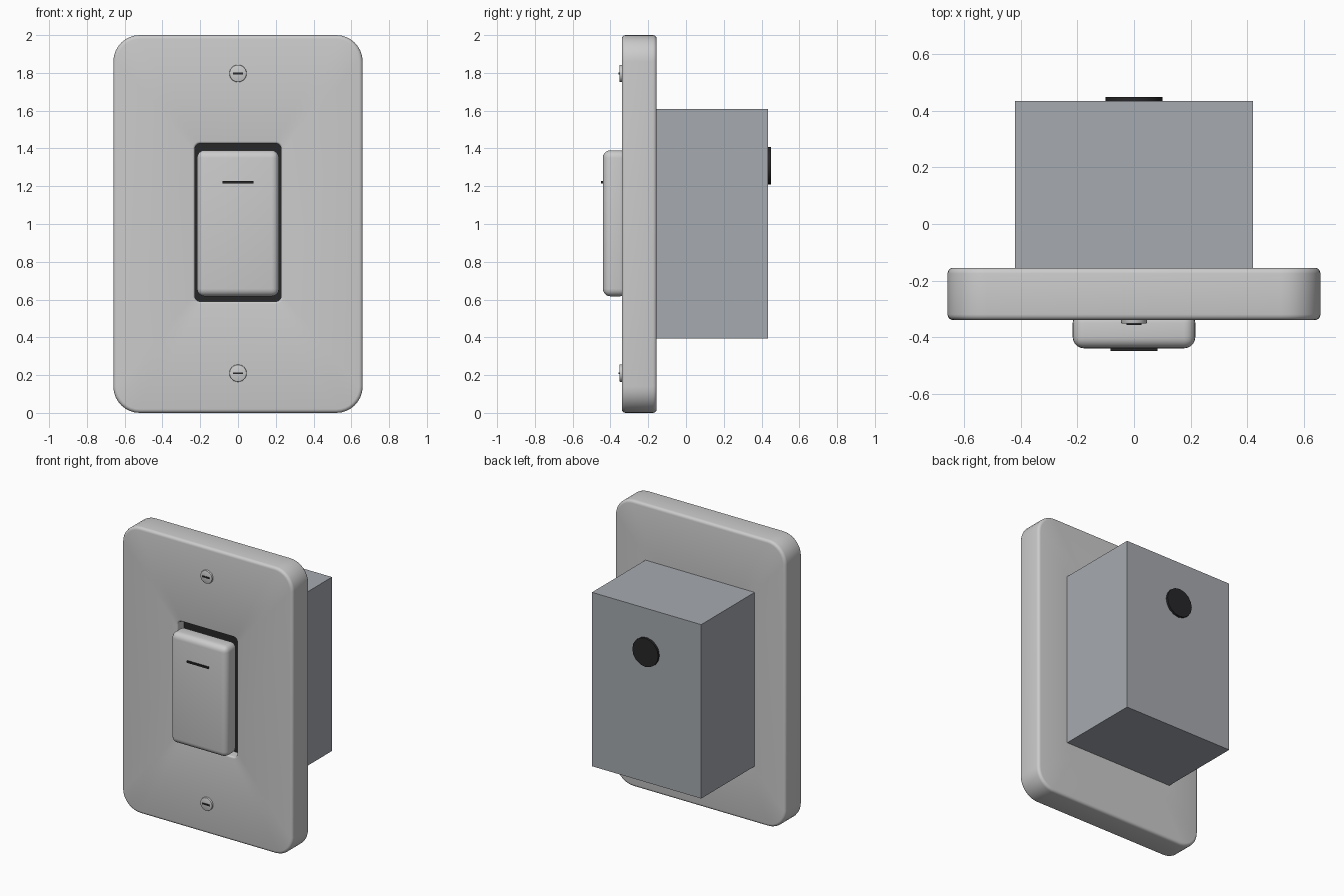
import bpy, bmesh, math
from mathutils import Matrix

if "Cube" in bpy.data.objects:
    bpy.data.objects.remove(bpy.data.objects["Cube"])


def material(name, rgb):
    m = bpy.data.materials.new(name)
    m.diffuse_color = (*rgb, 1)
    m.use_nodes = True
    m.node_tree.nodes["Principled BSDF"].inputs["Base Color"].default_value = m.diffuse_color
    return m


BLACK = material("black", (0.02, 0.02, 0.022))
SLATE = material("slate", (0.38, 0.40, 0.43))


def finish(name, bm, mat=None):
    bmesh.ops.recalc_face_normals(bm, faces=bm.faces)
    me = bpy.data.meshes.new(name)
    bm.to_mesh(me)
    bm.free()
    me.shade_smooth()
    me.set_sharp_from_angle(angle=math.radians(30))
    if mat:
        me.materials.append(mat)
    ob = bpy.data.objects.new(name, me)
    bpy.context.collection.objects.link(ob)
    return ob


def box(name, x, y, z, mat=None, bevel=0):
    """Box from (min, max) pairs, optionally with all edges rounded."""
    bm = bmesh.new()
    size = [b - a for a, b in (x, y, z)]
    mid = [(a + b) / 2 for a, b in (x, y, z)]
    bmesh.ops.create_cube(bm, size=1, matrix=Matrix.Translation(mid) @ Matrix.Diagonal((*size, 1)))
    if bevel:
        bmesh.ops.bevel(bm, geom=bm.edges[:], offset=bevel, segments=5, profile=0.5, affect='EDGES')
    return finish(name, bm, mat)


def disc(name, y, z, radius, sides, mat=None, bevel=0):
    """Short cylinder along y, from y[0] to y[1]."""
    bm = bmesh.new()
    bmesh.ops.create_cone(bm, cap_ends=True, segments=sides, radius1=radius, radius2=radius,
                          depth=y[1] - y[0],
                          matrix=Matrix.Translation((0, sum(y) / 2, z)) @ Matrix.Rotation(math.pi / 2, 4, 'X'))
    if bevel:
        rim = [e for e in bm.edges if all(v.co.y < y[0] + 1e-4 for v in e.verts)]
        bmesh.ops.bevel(bm, geom=rim, offset=bevel, segments=2, profile=0.5, affect='EDGES')
    return finish(name, bm, mat)


def ring(bm, half_x, half_z, mid_z, radius, y, steps=8):
    """Rounded rectangle of vertices in the xz plane."""
    verts = []
    for q, (sx, sz) in enumerate(((1, 1), (-1, 1), (-1, -1), (1, -1))):
        for i in range(steps + 1):
            a = math.pi / 2 * (q + i / steps)
            verts.append(bm.verts.new((sx * (half_x - radius) + radius * math.cos(a), y,
                                       mid_z + sz * (half_z - radius) + radius * math.sin(a))))
    return verts


# wall plate: closed loop of rings around the outer edge and the rocker opening
FRONT, BACK = -0.34, -0.155


def edge_profile(r, steps=4):
    """(inset, y) pairs running front to back with rounded corners."""
    arc = [(r * (1 - math.sin(a)), r * (1 - math.cos(a)))
           for a in (math.pi / 2 * i / steps for i in range(steps + 1))]
    return [(d, FRONT + h) for d, h in arc] + [(d, BACK - h) for d, h in reversed(arc)]


bm = bmesh.new()
rings = [ring(bm, 0.66 - d, 1 - d, 1, 0.14 - d, y) for d, y in edge_profile(0.02)]
rings += [ring(bm, 0.228 + d, 0.418 + d, 1.008, 0.028 + d, y) for d, y in reversed(edge_profile(0.012))]
for a, b in zip(rings, rings[1:] + rings[:1]):
    for i in range(len(a)):
        j = (i + 1) % len(a)
        bm.faces.new((a[i], a[j], b[j], b[i]))
finish("wall_plate", bm)

# dark well behind the opening
box("switch_well", (-0.25, 0.25), (-0.27, -0.16), (0.57, 1.45), BLACK)

# rocker and its indicator mark
box("rocker", (-0.217, 0.217), (-0.44, -0.31), (0.617, 1.39), bevel=0.04)
box("rocker_mark", (-0.083, 0.083), (-0.45, -0.43), (1.215, 1.227), BLACK)

# screws with slots
for label, z in (("upper", 1.797), ("lower", 0.21)):
    disc(label + "_screw", (-0.353, -0.32), z, 0.046, 24, bevel=0.005)
    box(label + "_screw_slot", (-0.027, 0.027), (-0.357, -0.345), (z - 0.005, z + 0.005), BLACK)

# back box with cable knockout
box("back_box", (-0.422, 0.422), (-0.16, 0.435), (0.395, 1.61), SLATE)
disc("cable_knockout", (0.42, 0.45), 1.308, 0.1, 16, BLACK)
